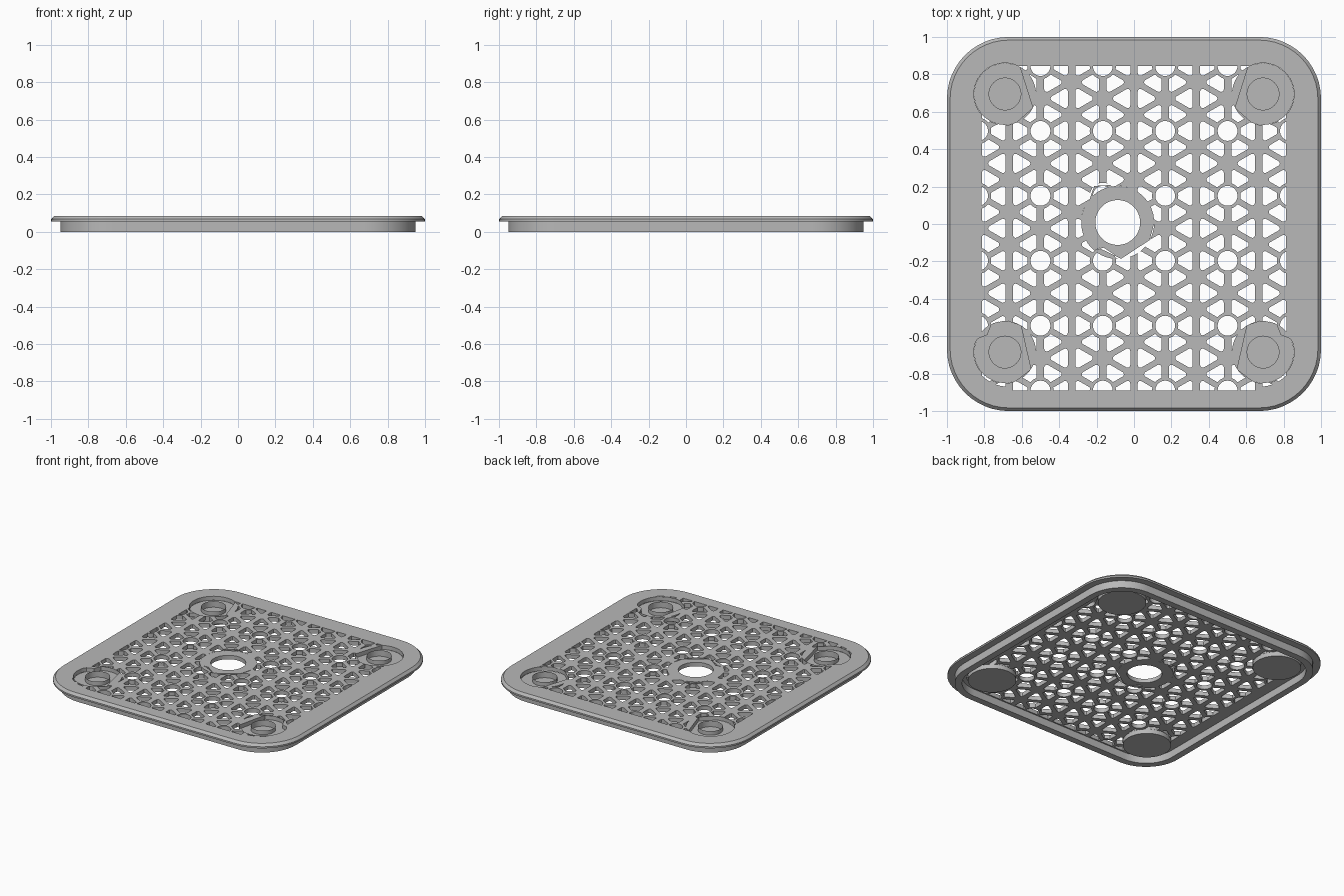
import bpy, bmesh
from math import cos, sin, pi, radians, ceil
from mathutils import Vector
from mathutils.geometry import delaunay_2d_cdt

cube = bpy.data.objects.get("Cube")
if cube:
    bpy.data.objects.remove(cube)

grey = bpy.data.materials.new("plain grey")
grey.use_nodes = True
grey.diffuse_color = (0.48, 0.48, 0.48, 1)
grey.node_tree.nodes["Principled BSDF"].inputs["Base Color"].default_value = (0.48, 0.48, 0.48, 1)

TOP, UNDER = 0.085, 0.055          # top and underside of the grille sheet
PITCH_X, PITCH_Y = 0.1667, 0.1735  # lattice column and node spacing
MID_Y = -0.023                     # middle of the lattice
CORNERS = [Vector((x, y)) for x in (-0.69, 0.69) for y in (-0.685, 0.695)]
HUB = Vector((-0.087, 0.008))
PADS = [(c, 0.166) for c in CORNERS] + [(HUB, 0.195)]


def make_object(name, bm):
    bmesh.ops.remove_doubles(bm, verts=bm.verts, dist=0.00002)
    bmesh.ops.recalc_face_normals(bm, faces=bm.faces)
    mesh = bpy.data.meshes.new(name)
    bm.to_mesh(mesh)
    bm.free()
    mesh.materials.append(grey)
    obj = bpy.data.objects.new(name, mesh)
    bpy.context.collection.objects.link(obj)
    bpy.ops.object.select_all(action='DESELECT')
    bpy.context.view_layer.objects.active = obj
    obj.select_set(True)
    bpy.ops.object.shade_smooth_by_angle(angle=radians(30))


def circle(centre, r, n=48):
    return [centre + r * Vector((cos(2 * pi * i / n), sin(2 * pi * i / n))) for i in range(n)]


def rounded_square(half, r, n=12):
    points = []
    for k, (sx, sy) in enumerate([(1, 1), (-1, 1), (-1, -1), (1, -1)]):
        for i in range(n + 1):
            a = (k + i / n) * pi / 2
            points.append(Vector((sx * (half - r) + r * cos(a), sy * (half - r) + r * sin(a))))
    return points


def rounded_triangle(node, side, r=0.014, gap=0.02):
    """Hole whose apex points at a node and whose base lies along the next bar."""
    mid = node + Vector((side * PITCH_X * 2 / 3, 0))
    reach = PITCH_X * 2 / 3 - 2 * (gap + r)
    points = []
    for k in range(3):
        a = (pi if side > 0 else 0) + k * 2 * pi / 3
        for i in range(5):
            b = a + (i / 4 - 0.5) * 2 * pi / 3
            points.append(mid + reach * Vector((cos(a), sin(a))) + r * Vector((cos(b), sin(b))))
    return points


def confine(p, pads):
    """Move a point into the lattice window and out of the solid pads."""
    q = Vector((min(max(p.x, -0.815), 0.815), min(max(p.y, MID_Y - 0.867), MID_Y + 0.867)))
    core = Vector((min(max(q.x, -0.67), 0.67), min(max(q.y, -0.67), 0.67)))
    if abs(q.x) > 0.67 and abs(q.y) > 0.67 and (q - core).length > 0.2:
        q = core + (q - core).normalized() * 0.2
    for centre, r in pads:
        if (q - centre).length < r:
            q = centre + (q - centre).normalized() * r
    return q


def trim(outline, pads):
    """Trim a hole to the window and pads; None when hardly anything is left."""
    dense = []
    for a, b in zip(outline, outline[1:] + outline[:1]):
        steps = max(1, ceil((b - a).length / 0.008))
        dense += [a.lerp(b, i / steps) for i in range(steps)]
    moved = [confine(p, pads) for p in dense]
    if all((p - q).length < 1e-6 for p, q in zip(dense, moved)):
        return outline
    kept = [p for i, p in enumerate(moved) if (p - moved[i - 1]).length > 2e-4]
    area = sum(kept[i - 1].cross(p) for i, p in enumerate(kept)) / 2
    return kept if area > 3e-4 else None


def inside(p, loop):
    hit = False
    for i, b in enumerate(loop):
        a = loop[i - 1]
        if (a.y > p.y) != (b.y > p.y) and p.x < a.x + (b.x - a.x) * (p.y - a.y) / (b.y - a.y):
            hit = not hit
    return hit


def skin(bm, rings):
    """Join consecutive (outline, height) rings with quads; return the vertex loops."""
    loops = [[bm.verts.new((p.x, p.y, z)) for p in outline] for outline, z in rings]
    for a, b in zip(loops, loops[1:]):
        for i in range(len(a)):
            bm.faces.new((a[i - 1], a[i], b[i], b[i - 1]))
    return loops


def pierced_sheet(bm, outline, holes, z):
    """Flat face with holes left open."""
    points, edges = [], []
    for loop in [outline] + holes:
        start, n = len(points), len(loop)
        points += loop
        edges += [(start + i, start + (i + 1) % n) for i in range(n)]
    flat, _, tris, *_ = delaunay_2d_cdt(points, edges, [], 0, 1e-6)
    boxes = [(min(p.x for p in h), max(p.x for p in h),
              min(p.y for p in h), max(p.y for p in h), h) for h in holes]
    verts = [bm.verts.new((p.x, p.y, z)) for p in flat]
    for tri in tris:
        mid = sum((flat[i] for i in tri), Vector((0, 0))) / len(tri)
        if not any(x0 < mid.x < x1 and y0 < mid.y < y1 and inside(mid, h)
                   for x0, x1, y0, y1, h in boxes):
            bm.faces.new([verts[i] for i in tri])


# Lattice nodes; alternate columns are staggered by half a step
nodes, drains = [], []
for col in range(-5, 6):
    for row in range(-6, 7):
        shift = 0 if col % 2 else 0.5
        node = Vector((col * PITCH_X, MID_Y + (row + shift) * PITCH_Y))
        nodes.append(node)
        in_corner = abs(col) == 5 and abs(row) == 5
        if col % 2 and row % 2 and not in_corner:
            drains.append(node)

# Round drain holes, and triangular holes kept clear of them
cuts = [trim(circle(d, 0.053, 32), PADS) for d in drains]
for node in nodes:
    for side in (-1, 1):
        near = [(d, 0.07) for d in drains if (d - node).length < 0.3]
        cuts.append(trim(rounded_triangle(node, side), PADS + near))
holes = [c for c in cuts if c]

# Corner pocket openings and the large opening near the middle
holes += [circle(c, 0.085) for c in CORNERS] + [circle(HUB, 0.12)]

# Plate: pierced top and underside, hole walls, hollow skirt and chamfered lip
bm = bmesh.new()
top_outline, under_outline = rounded_square(0.983, 0.313), rounded_square(0.90, 0.23)
pierced_sheet(bm, top_outline, holes, TOP)
pierced_sheet(bm, under_outline, holes, UNDER)
for hole in holes:
    skin(bm, [(hole, UNDER), (hole, TOP)])
skirt, lip = rounded_square(0.95, 0.28), rounded_square(1.0, 0.33)
skin(bm, [(under_outline, UNDER), (under_outline, 0), (skirt, 0), (skirt, UNDER),
          (lip, UNDER), (lip, 0.067), (top_outline, TOP)])
make_object("drain_plate", bm)

# Cups under the corner pockets
for c, name in zip(CORNERS, ("front_right", "back_right", "front_left", "back_left")):
    bm = bmesh.new()
    outer, inner = circle(c, 0.165), circle(c, 0.085)
    loops = skin(bm, [(outer, 0.022), (outer, UNDER), (inner, UNDER), (inner, 0.04)])
    bm.faces.new(loops[0])
    bm.faces.new(loops[-1])
    make_object(name + "_pocket", bm)
